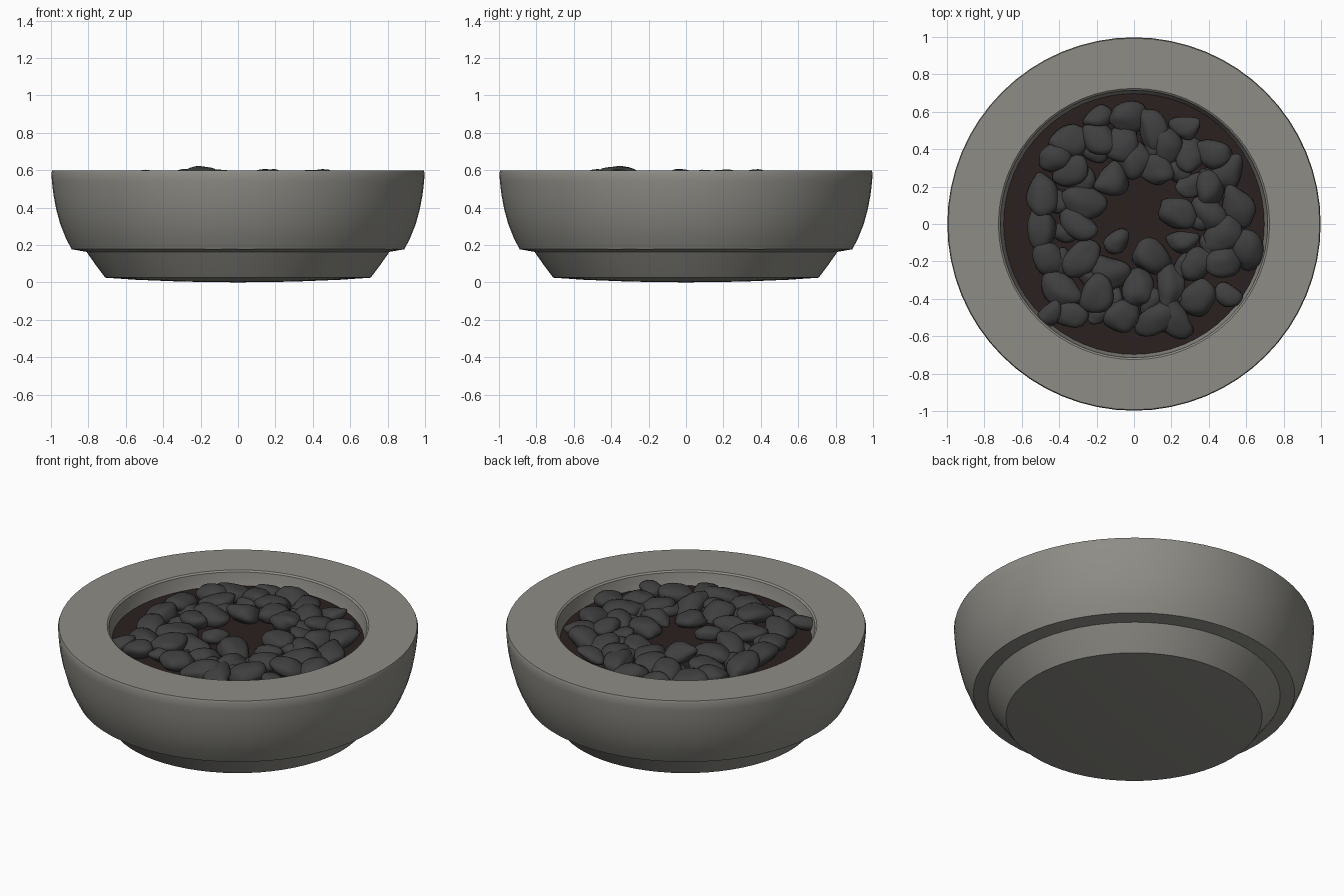
import bpy, bmesh, math, random
from mathutils import Vector, Matrix, noise

if "Cube" in bpy.data.objects:
    bpy.data.objects.remove(bpy.data.objects["Cube"])

random.seed(4)


def material(name, color):
    m = bpy.data.materials.new(name)
    m.diffuse_color = (*color, 1)
    m.use_nodes = True
    m.node_tree.nodes["Principled BSDF"].inputs["Base Color"].default_value = m.diffuse_color
    return m


STONEWARE = material("warm grey stoneware", (0.27, 0.265, 0.24))
SOIL = material("dark brown soil", (0.024, 0.014, 0.014))
PEBBLE = material("charcoal pebble", (0.05, 0.05, 0.05))


def finish(name, bm, mat, angle):
    bmesh.ops.recalc_face_normals(bm, faces=bm.faces)
    me = bpy.data.meshes.new(name)
    bm.to_mesh(me)
    bm.free()
    me.materials.append(mat)
    ob = bpy.data.objects.new(name, me)
    bpy.context.collection.objects.link(ob)
    bpy.ops.object.select_all(action='DESELECT')
    ob.select_set(True)
    bpy.context.view_layer.objects.active = ob
    bpy.ops.object.shade_smooth_by_angle(angle=math.radians(angle))
    return ob


def lathe(name, profile, mat, steps=64):
    bm = bmesh.new()
    vs = [bm.verts.new((r, 0, z)) for r, z in profile]
    es = [bm.edges.new(p) for p in zip(vs, vs[1:])]
    bmesh.ops.spin(bm, geom=vs + es, cent=(0, 0, 0), axis=(0, 0, 1),
                   angle=math.tau, steps=steps)
    bmesh.ops.remove_doubles(bm, verts=bm.verts, dist=1e-4)
    return finish(name, bm, mat, 25)


# Bowl: domed underside, foot, stepped ledge, curved wall, flat rim, inner well
lathe("bowl", [(0, 0), (0.3, 0.004), (0.55, 0.014), (0.71, 0.025),
               (0.755, 0.085), (0.81, 0.163), (0.89, 0.177), (0.922, 0.24),
               (0.95, 0.31), (0.972, 0.39), (0.987, 0.47), (0.995, 0.54),
               (0.998, 0.585), (0.993, 0.598), (0.725, 0.598), (0.715, 0.59),
               (0.708, 0.55), (0.695, 0.5), (0.64, 0.35), (0.5, 0.2), (0, 0.17)],
      STONEWARE)

# Soil disc
lathe("soil", [(0, 0.515), (0.697, 0.515)], SOIL)


def add_pebble(bm, x, y, z, turn, size):
    """Bean-shaped lump: bent, squashed and dented sphere."""
    ball = bmesh.ops.create_icosphere(bm, subdivisions=3, radius=1)["verts"]
    seed = Vector((random.uniform(0, 90), random.uniform(0, 90), 0))
    bend = random.choice((0, 0.15, 0.35))
    taper = random.uniform(-0.25, 0.25)
    tilt = Matrix.Rotation(random.uniform(-0.3, 0.3), 3, 'Y')
    spin = Matrix.Rotation(turn, 3, 'Z')
    for v in ball:
        p = v.co * (1 + 0.22 * noise.noise(v.co * 1.1 + seed))
        p.y = p.y * (1 + taper * p.x) + bend * (p.x * p.x - 0.4)
        p = Vector((p.x * size[0], p.y * size[1], p.z * size[2]))
        v.co = spin @ (tilt @ p) + Vector((x, y, z))


# Pebbles laid on the soil: x, y, turn in degrees
LAID = [
    -.19, .57, 30, -.03, .57, 0, .10, .51, 110, .27, .52, 0, -.19, .46, -40, -.35, .44, 25,
    -.06, .43, 70, .17, .41, 100, .30, .37, 70, .42, .38, -20, .49, .28, 35, -.34, .28, 20,
    -.12, .24, 60, .01, .34, 80, .12, .29, -30, -.41, .37, 40, -.49, .16, 100, -.27, .12, -10,
    -.30, .01, -45, -.50, -.02, 90, -.45, -.19, -60, -.28, -.19, 45, -.14, -.25, -20,
    -.09, -.09, 45, .10, -.18, -35, .26, -.09, 0, .23, .06, -25, .40, .05, -45, .55, .10, -70,
    .47, -.06, 40, .61, -.14, 95, .48, -.20, 20, .33, -.22, 40, .19, -.33, 85, .02, -.34, 90,
    -.20, -.37, 60, -.39, -.35, -35, -.34, -.48, -10, -.07, -.49, 0, .09, -.42, 70,
    .12, -.51, 30, .22, -.50, -60, .33, -.40, 30, .50, -.38, -30, .30, .21, 30, .40, .18, 80,
    -.18, -.46, 50, -.46, -.49, 45]
SMALL = {0, 3, 23, 25, 39, 43, 44, 46, 47}
bm = bmesh.new()
for i in range(len(LAID) // 3):
    x, y, turn = LAID[i * 3:i * 3 + 3]
    k = 0.75 if i in SMALL else 1.0
    size = (random.uniform(0.10, 0.125) * k, random.uniform(0.072, 0.088) * k,
            random.uniform(0.045, 0.055) * k)
    z = 0.574 if i == 35 else random.uniform(0.535, 0.548)
    add_pebble(bm, x, y, z, math.radians(turn), size)

# Lower filler pebbles in the gaps of the ring
for i in range(16):
    a = math.tau * i / 16 + 0.1
    r = 0.36 + 0.08 * (i % 2)
    add_pebble(bm, r * math.cos(a), r * math.sin(a), 0.522, a * 3, (0.085, 0.06, 0.045))
finish("pebbles", bm, PEBBLE, 60)
